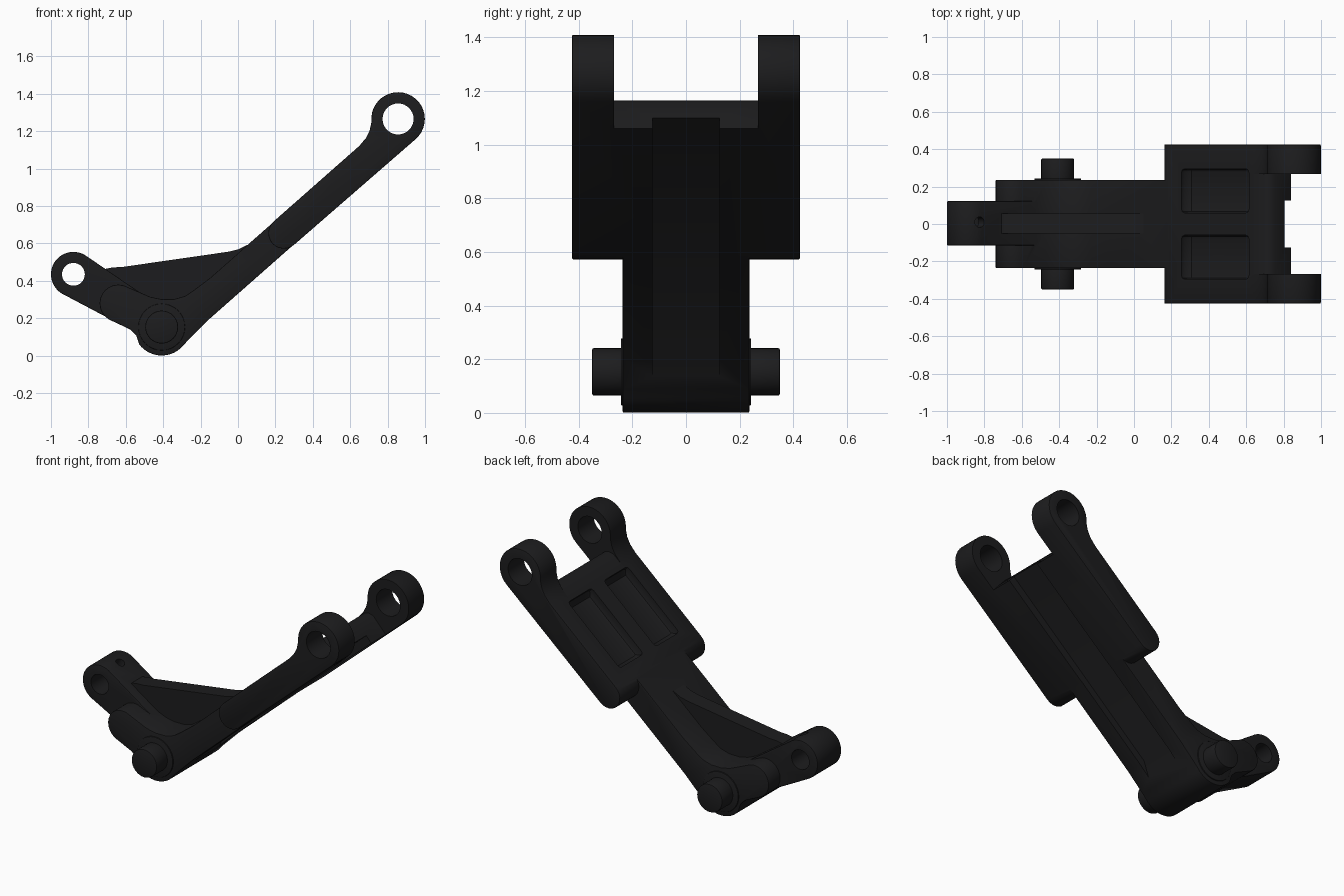
import bpy, bmesh, math

if "Cube" in bpy.data.objects:
    bpy.data.objects.remove(bpy.data.objects["Cube"])

A = math.radians(41.4)
D, N = (math.cos(A), math.sin(A)), (-math.sin(A), math.cos(A))
S = (0.245, 0.655)          # start of the wide plate on the long arm
HUB, EYE = (-0.408, 0.153), (-0.88, 0.435)

mat = bpy.data.materials.new("black")
mat.diffuse_color = (0.012, 0.012, 0.013, 1)
mat.use_nodes = True
mat.node_tree.nodes["Principled BSDF"].inputs["Base Color"].default_value = mat.diffuse_color


def arm(s, n):
    """Long-arm coordinates (along, across) to x, z."""
    return (S[0] + s * D[0] + n * N[0], S[1] + s * D[1] + n * N[1])


def arc(c, r, a0, a1, n=12):
    return [(c[0] + r * math.cos(math.radians(a0 + (a1 - a0) * i / n)),
             c[1] + r * math.sin(math.radians(a0 + (a1 - a0) * i / n))) for i in range(n + 1)]


def circle(c, r, n=32):
    return arc(c, r, 0, 360, n)[:-1]


def apply_mod(ob, kind, **kw):
    m = ob.modifiers.new(kind, kind)
    for k, v in kw.items():
        setattr(m, k, v)
    bpy.context.view_layer.objects.active = ob
    bpy.ops.object.modifier_apply(modifier=m.name)


def extrude(name, pts, y0, y1, bevel=0.0, limit=45):
    bm = bmesh.new()
    f = bm.faces.new([bm.verts.new((x, y0, z)) for x, z in pts])
    r = bmesh.ops.extrude_face_region(bm, geom=[f])
    for v in r["geom"]:
        if isinstance(v, bmesh.types.BMVert):
            v.co.y = y1
    bmesh.ops.recalc_face_normals(bm, faces=bm.faces)
    me = bpy.data.meshes.new(name)
    bm.to_mesh(me)
    bm.free()
    ob = bpy.data.objects.new(name, me)
    bpy.context.collection.objects.link(ob)
    me.materials.append(mat)
    if bevel:
        apply_mod(ob, "BEVEL", width=bevel, segments=2, limit_method='ANGLE',
                  angle_limit=math.radians(limit))
    return ob


def combine(ob, other, op):
    apply_mod(ob, "BOOLEAN", object=other, operation=op, solver='EXACT')
    bpy.data.objects.remove(other, do_unlink=True)


def smooth(ob):
    bpy.ops.object.select_all(action='DESELECT')
    ob.select_set(True)
    bpy.context.view_layer.objects.active = ob
    bpy.ops.object.shade_smooth_by_angle(angle=math.radians(40))


# wide plate with the two upper eyes in side profile
eye_c = (0.862, 0.054)
plate = [arm(*p) for p in arc((0, 0), 0.083, 90, 270) + arc(eye_c, 0.143, -90, 145, 24)
         + [(0.705, 0.107), (0.665, 0.091), (0.61, 0.083)]]
body = extrude("crank_body", plate, -0.425, 0.425, 0.005)

# gap between the eyes, above and beyond the crossbar
gap = [arm(*p) for p in [(0.56, 0.0832), (0.67, 0.081), (0.695, 0.066), (0.712, 0.04),
                         (0.716, -0.3), (1.2, -0.3), (1.2, 0.4), (0.56, 0.4)]]
combine(body, extrude("gap_cutter", gap, -0.268, 0.268), 'DIFFERENCE')

# bent centre section around the pivot
bent = (arc((-0.64, 0.28), 0.1, 60, 240) + [(-0.575, 0.14), (-0.545, 0.11)]
        + arc(HUB, 0.152, 218, 322, 16) + [(-0.26, 0.09), arm(-0.6, -0.081), arm(0.3, -0.081),
        arm(0.3, 0.07), arm(0.0, 0.081), arm(-0.45, 0.081), (-0.23, 0.355), (-0.28, 0.32),
        (-0.34, 0.303), (-0.41, 0.302), (-0.47, 0.315)])
combine(body, extrude("bent_section", bent, -0.236, 0.236, 0.005), 'UNION')

# short arm reaching the lower eye
short = arc(EYE, 0.12, 59, 239, 20) + [(-0.55, 0.125), (-0.42, 0.13), (-0.42, 0.27), (-0.52, 0.335)]
combine(body, extrude("short_arm", short, -0.115, 0.122, 0.005), 'UNION')

# central web bridging the two arms
web = [(-0.74, 0.43), (-0.705, 0.465), (-0.67, 0.472), (-0.62, 0.474), (-0.05, 0.556),
       (0.0, 0.568), (0.05, 0.592), (0.08, 0.56), (-0.2, 0.31), (-0.4, 0.22), (-0.62, 0.3)]
combine(body, extrude("web", web, -0.05, 0.056), 'UNION')

# underside groove, fading out at the pivot
groove = [arm(*p) for p in [(-0.73, -0.3), (0.9, -0.3), (0.9, -0.036), (-0.6, -0.036), (-0.73, -0.11)]]
combine(body, extrude("groove_cutter", groove, -0.125, 0.125), 'DIFFERENCE')

# twin pockets on the plate and the eye holes
pocket = [arm(*p) for p in [(0.085, 0.2), (0.085, 0.06), (0.11, 0.03), (0.535, 0.03), (0.565, 0.06), (0.565, 0.2)]]
for side in (-1, 1):
    y0, y1 = sorted((side * 0.06, side * 0.295))
    combine(body, extrude("pocket_cutter", pocket, y0, y1, 0.02, 60), 'DIFFERENCE')
combine(body, extrude("upper_hole", circle(arm(*eye_c), 0.083), -0.6, 0.6), 'DIFFERENCE')
combine(body, extrude("lower_hole", circle(EYE, 0.061), -0.6, 0.6), 'DIFFERENCE')

# small oil hole on top of the lower eye
bpy.ops.mesh.primitive_cylinder_add(vertices=16, radius=0.028, depth=0.16, location=(-0.825, 0.01, 0.54),
                                    rotation=(0, math.radians(28), 0))
combine(body, bpy.context.object, 'DIFFERENCE')
smooth(body)

# pivot pins with thin collars
for side, name in ((-1, "front"), (1, "back")):
    y0, y1 = sorted((side * 0.2, side * 0.35))
    smooth(extrude(name + "_pivot_pin", circle(HUB, 0.088), y0, y1, 0.006))
    y0, y1 = sorted((side * 0.22, side * 0.243))
    smooth(extrude(name + "_pivot_collar", circle(HUB, 0.125), y0, y1, 0.004))
